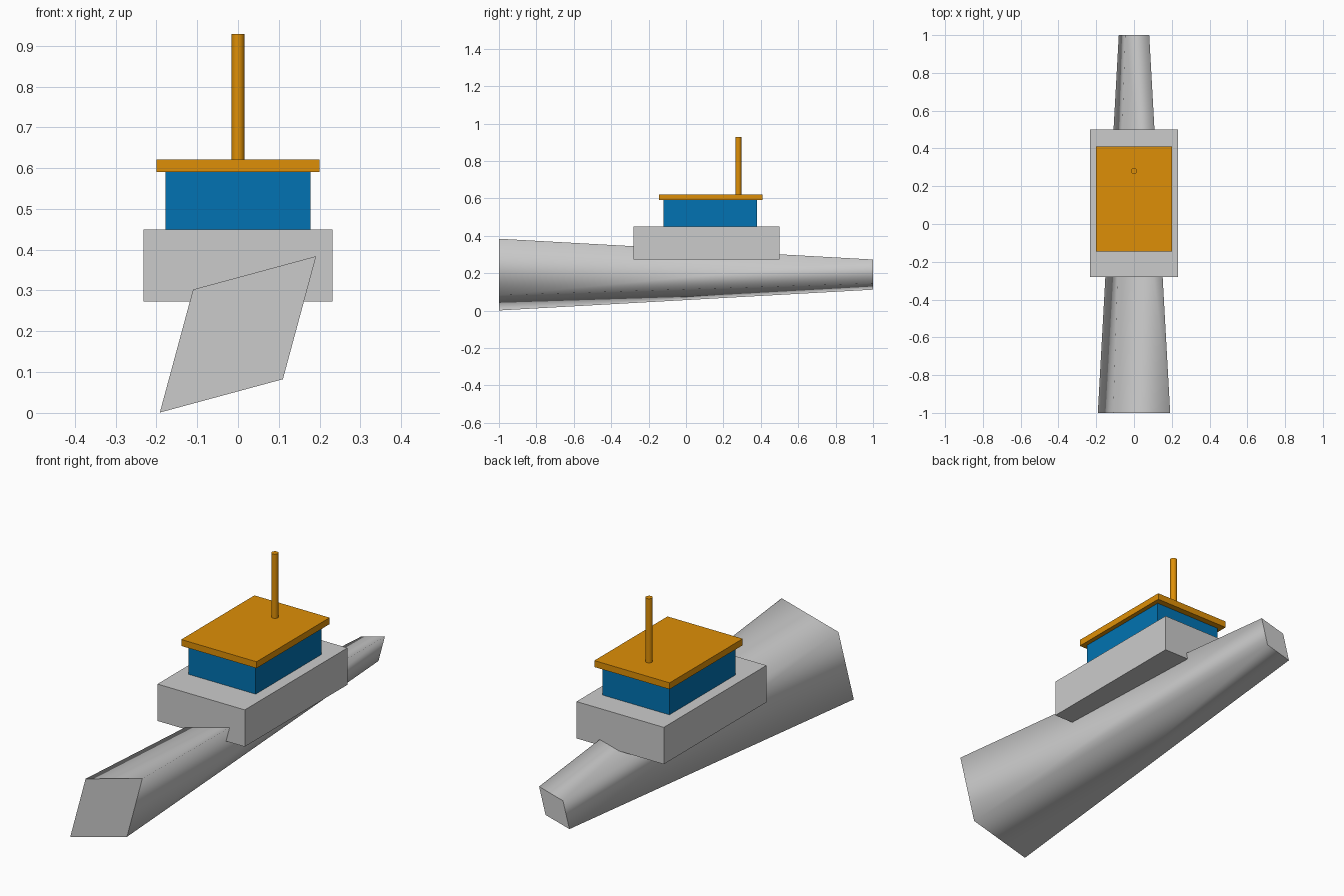
import bpy
from math import radians
from mathutils import Matrix

if "Cube" in bpy.data.objects:
    bpy.data.objects.remove(bpy.data.objects["Cube"])


def colour(name, rgb):
    m = bpy.data.materials.new(name)
    m.diffuse_color = (*rgb, 1)
    m.use_nodes = True
    m.node_tree.nodes["Principled BSDF"].inputs["Base Color"].default_value = m.diffuse_color
    return m


orange = colour("orange", (0.73, 0.275, 0.002))
blue = colour("blue", (0.0005, 0.171, 0.445))


def box(name, half_width, y0, y1, z0, z1, mat=None):
    bpy.ops.mesh.primitive_cube_add(size=1)
    o = bpy.context.object
    o.name = name
    o.data.transform(Matrix.Translation((0, (y0 + y1) / 2, (z0 + z1) / 2))
                     @ Matrix.Diagonal((2 * half_width, y1 - y0, z1 - z0, 1)))
    if mat:
        o.data.materials.append(mat)
    return o


# Hull: tapered four-sided cone, squashed to a rhombus and rolled 45 degrees
bpy.ops.mesh.primitive_cone_add(vertices=4, radius1=0.114, radius2=0.271, depth=2)
hull = bpy.context.object
hull.name = "hull"
hull.data.transform(Matrix.Translation((0, 0, 0.1925))
                    @ Matrix.Rotation(radians(45), 4, 'Y')
                    @ Matrix.Rotation(radians(90), 4, 'X')
                    @ Matrix.Diagonal((0.574, 1, 1, 1)))
# Sides are smooth, end caps stay flat
for p in hull.data.polygons:
    p.use_smooth = abs(p.normal.y) < 0.9

# Deck block, cabin and roof
box("deck_block", 0.232, -0.28, 0.50, 0.273, 0.45)
box("cabin", 0.178, -0.12, 0.38, 0.45, 0.59, blue)
box("cabin_roof", 0.20, -0.145, 0.41, 0.59, 0.621, orange)

# Mast
bpy.ops.mesh.primitive_cylinder_add(vertices=16, radius=0.016, depth=0.31,
                                    location=(0, 0.28, 0.774))
mast = bpy.context.object
mast.name = "mast"
mast.data.materials.append(orange)
bpy.ops.object.shade_smooth_by_angle(angle=radians(40))
